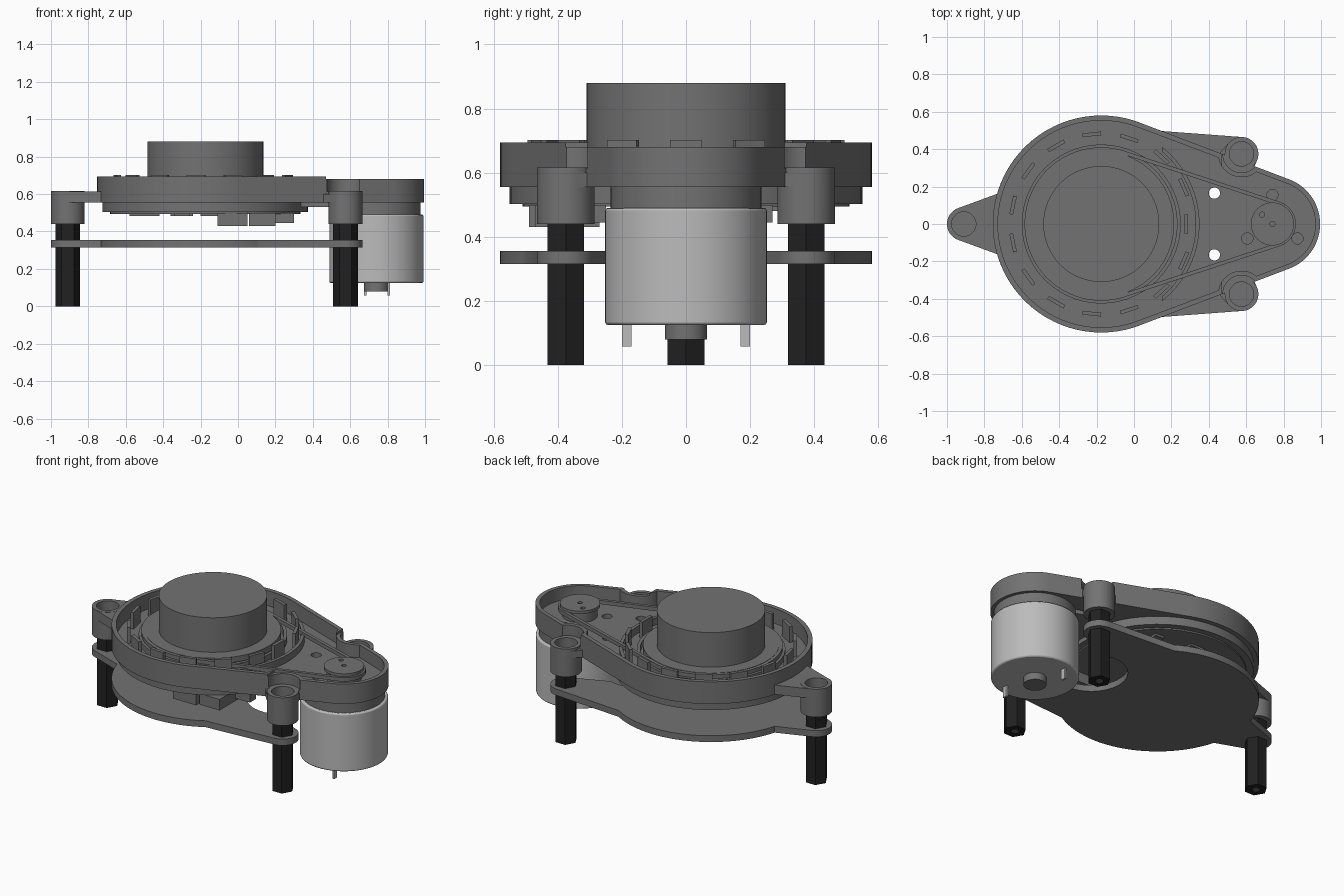
import bpy, bmesh, math
from mathutils import Vector
from mathutils.geometry import convex_hull_2d

if "Cube" in bpy.data.objects:
    bpy.data.objects.remove(bpy.data.objects["Cube"])

C, M = (-0.175, 0), (0.74, 0)                      # turret axis, motor axis
POSTS = [(-0.91, 0), (0.575, 0.375), (0.575, -0.375)]


def material(name, v):
    m = bpy.data.materials.new(name)
    m.diffuse_color = (v, v, v, 1)
    m.use_nodes = True
    m.node_tree.nodes["Principled BSDF"].inputs["Base Color"].default_value = m.diffuse_color
    return m


GREY, STEEL, BLACK = material("dark_grey", 0.17), material("steel", 0.5), material("black", 0.015)


def hull(name, circles, z0, z1, mat=GREY, n=96):
    """Prism whose outline is the convex hull of circles (x, y, r)."""
    pts = [Vector((x + r * math.cos(2 * math.pi * i / n), y + r * math.sin(2 * math.pi * i / n)))
           for x, y, r in circles for i in range(n)]
    bm = bmesh.new()
    face = bm.faces.new([bm.verts.new((*pts[i], z0)) for i in convex_hull_2d(pts)])
    ext = bmesh.ops.extrude_face_region(bm, geom=[face], use_keep_orig=True)
    for v in ext["geom"]:
        if isinstance(v, bmesh.types.BMVert):
            v.co.z = z1
    bmesh.ops.recalc_face_normals(bm, faces=bm.faces)
    me = bpy.data.meshes.new(name)
    bm.to_mesh(me)
    bm.free()
    me.materials.append(mat)
    ob = bpy.data.objects.new(name, me)
    bpy.context.collection.objects.link(ob)
    return ob


def cyl(name, p, r, z0, z1, mat=GREY, n=64):
    return hull(name, [(p[0], p[1], r)], z0, z1, mat, n)


def box(name, x, y, z, sx, sy, sz, rot=0, mat=GREY):
    ob = cyl(name, (0, 0), math.sqrt(0.5), -0.5, 0.5, mat, 4)
    for v in ob.data.vertices:
        a, b = v.co.x, v.co.y
        v.co.x, v.co.y = (a - b) * math.sqrt(0.5) * sx, (a + b) * math.sqrt(0.5) * sy
        v.co.z *= sz
    ob.location, ob.rotation_euler.z = (x, y, z), rot
    return ob


def combine(ob, others, op):
    for o in others:
        mod = ob.modifiers.new("bool", "BOOLEAN")
        mod.operation, mod.solver, mod.object = op, "EXACT", o
        bpy.context.view_layer.objects.active = ob
        bpy.ops.object.modifier_apply(modifier=mod.name)
        bpy.data.objects.remove(o)
    return ob


# housing: teardrop tray with stepped underside, arms and screw bosses
housing = hull("housing", [(*C, 0.58), (*M, 0.255)], 0.555, 0.695)
arms = [hull("arm", [(*POSTS[0], 0.09), (-0.62, 0, 0.19)], 0.556, 0.615)]
arms += [hull("arm", [(*p, 0.09), (0.48, p[1] * 0.6, 0.12)], 0.556, 0.6) for p in POSTS[1:]]
combine(housing, [cyl("lower", C, 0.55, 0.503, 0.58, n=96),
                  cyl("neck", M, 0.235, 0.485, 0.57),
                  hull("bridge", [(0.3, 0, 0.2), (0.5, 0, 0.2)], 0.53, 0.565)] + arms, "UNION")
cavity = hull("cavity", [(*C, 0.553), (*M, 0.23)], 0.60, 0.9)
combine(cavity, [cyl("island", p, 0.125, 0.5, 1) for p in POSTS[1:]], "DIFFERENCE")
combine(housing, [cavity, box("low_rim", 0.97, 0, 0.78, 1, 2, 0.2)]
        + [cyl("notch", p, 0.1, 0.614, 0.9) for p in POSTS[1:]], "DIFFERENCE")
combine(housing, [cyl("boss", p, 0.09, 0.44, 0.616) for p in POSTS], "UNION")
holes = [cyl("bore", p, 0.065, 0.52, 0.8) for p in POSTS]
holes += [cyl("through", (0.43, s * 0.165), 0.03, 0.4, 0.8, n=32) for s in (1, -1)]
holes += [cyl("screw_hole", (M[0] + 0.155 * math.cos(a), 0.155 * math.sin(a)), 0.03, 0.57, 0.8, n=32)
          for a in (math.radians(d) for d in (90, 210, 330))]
combine(housing, holes, "DIFFERENCE")

# fence between the turret well and the motor well
fence = cyl("fence", C, 0.525, 0.598, 0.645, n=96)
combine(fence, [cyl("inner", C, 0.505, 0.5, 0.8, n=96), box("half", -0.9, 0, 0.65, 2.1, 3, 1)], "DIFFERENCE")

# encoder fins standing around the turret
for i in range(15):
    a = math.radians(24 * i)
    r = 0.455 if i == 0 else 0.482
    box(f"encoder_fin_{i}", C[0] + r * math.cos(a), r * math.sin(a), 0.65, 0.02, 0.1, 0.104, a)

# turret, its pulley and the drive pulley
cyl("turret", C, 0.31, 0.60, 0.88, n=96)
combine(cyl("pulley_rim", C, 0.425, 0.598, 0.635, n=96), [cyl("c", C, 0.405, 0.5, 0.8, n=96)], "DIFFERENCE")
cyl("large_pulley", C, 0.39, 0.598, 0.662, n=96)
pulley = cyl("drive_pulley", M, 0.1, 0.598, 0.67)
combine(pulley, [cyl("flange", M, 0.115, 0.662, 0.68)], "UNION")
combine(pulley, [cyl("h", (M[0] + dx, dy), 0.014, 0.66, 0.8, n=24)
                 for dx, dy in ((0, 0), (-0.055, 0.05))], "DIFFERENCE")

# drive belt
belt = hull("belt", [(*C, 0.41), (*M, 0.125)], 0.636, 0.66)
combine(belt, [hull("inner", [(*C, 0.39), (*M, 0.105)], 0.5, 0.8)], "DIFFERENCE")

# motor with rear boss and terminals
motor = cyl("motor", M, 0.252, 0.125, 0.49, STEEL, 96)
bev = motor.modifiers.new("edge", "BEVEL")
bev.width, bev.segments, bev.angle_limit = 0.008, 2, math.radians(40)
cyl("motor_rear_boss", M, 0.066, 0.08, 0.126, GREY)
for dx, y in ((0.066, -0.185), (-0.06, 0.185)):
    box(f"terminal_{'front' if y < 0 else 'back'}", M[0] + dx, y, 0.095, 0.012, 0.03, 0.075, 0, STEEL)

# circuit board under the housing with chips and connectors
cyl("circuit_board", C, 0.51, 0.494, 0.505, n=96)
for i, (x, y, sx, sy, z) in enumerate([
        (-0.03, -0.38, 0.16, 0.22, 0.43), (0.13, -0.37, 0.14, 0.2, 0.43), (0.25, -0.28, 0.1, 0.06, 0.445),
        (0.25, 0.24, 0.1, 0.06, 0.445), (-0.5, -0.1, 0.16, 0.16, 0.482), (-0.3, 0.2, 0.12, 0.1, 0.482),
        (-0.3, -0.3, 0.08, 0.1, 0.482), (-0.15, 0.36, 0.1, 0.06, 0.482), (0.1, 0.3, 0.06, 0.1, 0.48)]):
    box(f"component_{i}", x, y, (z + 0.5) / 2, sx, sy, 0.5 - z)

# base plate with tabs and motor cutout
plate = cyl("base_plate", C, 0.58, 0.315, 0.355, n=128)
tabs = [hull("tab", [(*POSTS[0], 0.09), (-0.62, 0, 0.19)], 0.315, 0.355)]
tabs += [hull("tab", [(*p, 0.09), (0.1, p[1] * 0.8, 0.2)], 0.315, 0.355) for p in POSTS[1:]]
combine(plate, tabs, "UNION")
combine(plate, [cyl("slot", (0.32, 0), 0.21, 0.2, 0.5), cyl("motor_gap", M, 0.29, 0.2, 0.5)], "DIFFERENCE")

# hexagonal standoffs
for i, p in enumerate(POSTS):
    post = cyl(f"standoff_{i}", p, 0.066, 0, 0.445, BLACK, 6)
    combine(post, [cyl("thread", p, 0.025, -0.1, 0.1, BLACK, 24)], "DIFFERENCE")

bpy.ops.object.select_all(action="SELECT")
bpy.ops.object.shade_smooth_by_angle(angle=math.radians(30))
